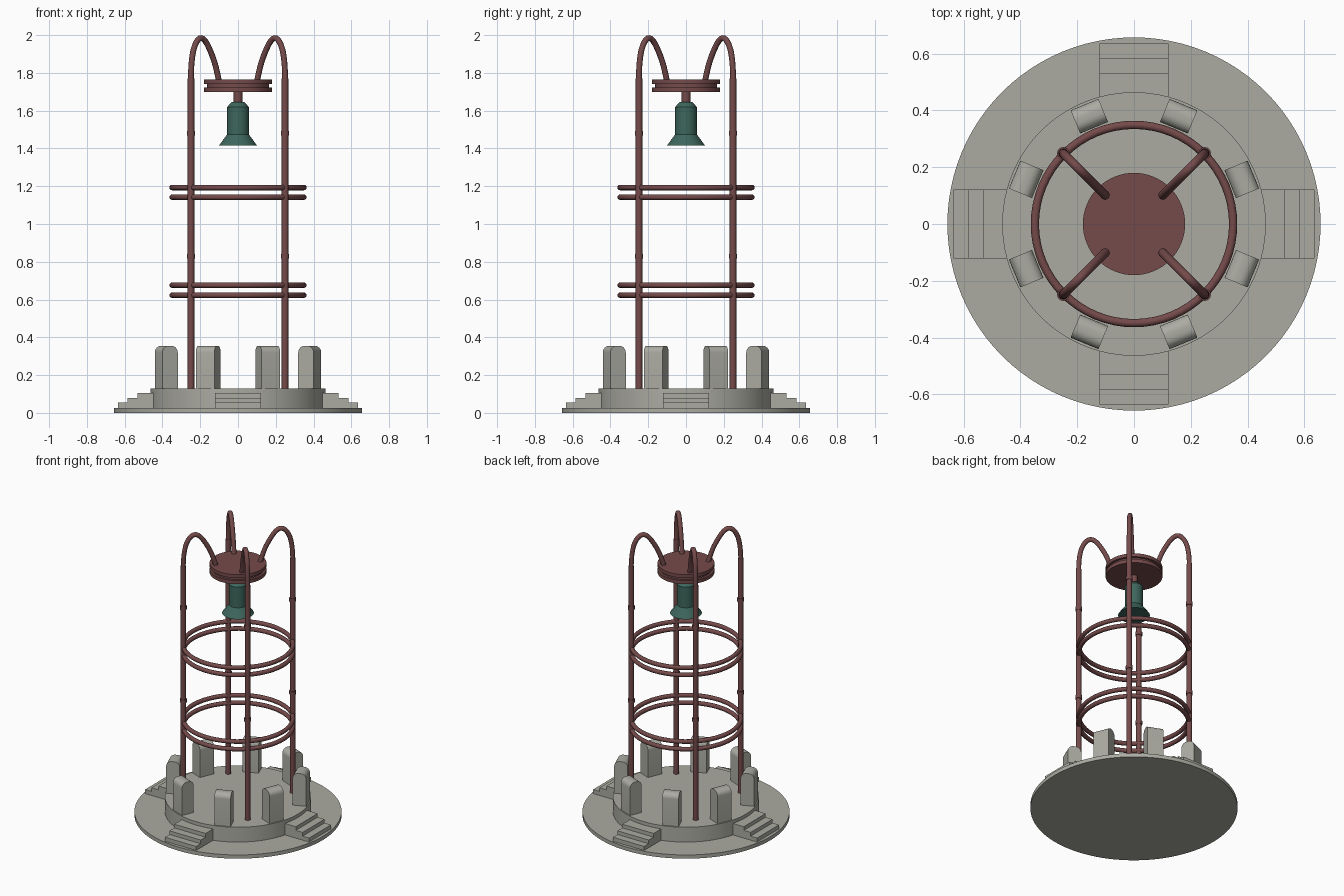
import bpy, bmesh, math
from mathutils import Vector, Matrix

if "Cube" in bpy.data.objects:
    bpy.data.objects.remove(bpy.data.objects["Cube"])

def material(name, rgb):
    m = bpy.data.materials.new(name)
    m.diffuse_color = (*rgb, 1)
    m.use_nodes = True
    m.node_tree.nodes["Principled BSDF"].inputs["Base Color"].default_value = m.diffuse_color
    return m

STONE = material("pale_stone", (0.41, 0.41, 0.365))
METAL = material("red_metal", (0.18, 0.07, 0.07))
BRONZE = material("green_bronze", (0.047, 0.135, 0.108))

def finish(name, bm, mat, smooth=True):
    bmesh.ops.recalc_face_normals(bm, faces=bm.faces)
    me = bpy.data.meshes.new(name)
    bm.to_mesh(me)
    bm.free()
    me.materials.append(mat)
    ob = bpy.data.objects.new(name, me)
    bpy.context.collection.objects.link(ob)
    if smooth:
        bpy.ops.object.select_all(action='DESELECT')
        ob.select_set(True)
        bpy.context.view_layer.objects.active = ob
        bpy.ops.object.shade_smooth_by_angle(angle=math.radians(35))
    return ob

def lathe(name, profile, mat, segs=48, at=(0, 0)):
    """Turn (radius, z) points into a capped round solid."""
    bm = bmesh.new()
    rings = [[bm.verts.new((at[0] + r * math.cos(2 * math.pi * i / segs),
                            at[1] + r * math.sin(2 * math.pi * i / segs), z))
              for i in range(segs)] for r, z in profile]
    for a, b in zip(rings, rings[1:]):
        for i in range(segs):
            j = (i + 1) % segs
            bm.faces.new((a[i], a[j], b[j], b[i]))
    bm.faces.new(rings[0])
    bm.faces.new(rings[-1])
    return finish(name, bm, mat)

def prism(name, profile, width, angle, mat):
    """Extrude a (radial, z) outline sideways and turn it about the centre."""
    bm = bmesh.new()
    face = bm.faces.new([bm.verts.new((r, -width / 2, z)) for r, z in profile])
    ext = bmesh.ops.extrude_face_region(bm, geom=[face])
    bmesh.ops.translate(bm, vec=(0, width, 0),
                        verts=[v for v in ext["geom"] if isinstance(v, bmesh.types.BMVert)])
    bm.transform(Matrix.Rotation(angle, 4, 'Z'))
    return finish(name, bm, mat)

def tube(name, path, radius, angle, mat, segs=14):
    """Sweep a circle along a (radial, z) path in one vertical plane."""
    bm = bmesh.new()
    pts = [Vector((r, 0, z)) for r, z in path]
    rings = []
    for k, p in enumerate(pts):
        t = (pts[min(k + 1, len(pts) - 1)] - pts[max(k - 1, 0)]).normalized()
        side = Vector((0, 1, 0))
        n = side.cross(t)
        rings.append([bm.verts.new(p + radius * (n * math.cos(2 * math.pi * i / segs)
                                                 + side * math.sin(2 * math.pi * i / segs)))
                      for i in range(segs)])
    for a, b in zip(rings, rings[1:]):
        for i in range(segs):
            j = (i + 1) % segs
            bm.faces.new((a[i], a[j], b[j], b[i]))
    bm.faces.new(rings[0])
    bm.faces.new(rings[-1])
    bm.transform(Matrix.Rotation(angle, 4, 'Z'))
    return finish(name, bm, mat)

def smooth_path(ctrl, steps=4):
    """Catmull-Rom through control points."""
    c = [Vector(p) for p in ctrl]
    c = [2 * c[0] - c[1]] + c + [2 * c[-1] - c[-2]]
    out = []
    for i in range(1, len(c) - 2):
        p0, p1, p2, p3 = c[i - 1:i + 3]
        for s in range(steps):
            t = s / steps
            out.append(0.5 * (2 * p1 + (p2 - p0) * t + (2 * p0 - 5 * p1 + 4 * p2 - p3) * t * t
                              + (3 * p1 - p0 - 3 * p2 + p3) * t ** 3))
    return [tuple(p) for p in out] + [tuple(c[-2])]

# Round plinth
lathe("base_disc", [(0.657, 0), (0.657, 0.026)], STONE, 96)
lathe("platform", [(0.464, 0.02), (0.464, 0.13)], STONE, 96)

# Four flights of steps
step_outline = [(0.42, 0.02), (0.635, 0.02), (0.635, 0.054), (0.585, 0.054), (0.585, 0.08),
                (0.532, 0.08), (0.532, 0.106), (0.42, 0.106)]
for k in range(4):
    prism(f"steps_{k + 1}", step_outline, 0.242, k * math.pi / 2, STONE)

# Eight round-topped stone blocks
mid, half, top, rad = 0.411, 0.044, 0.355, 0.036
block = [(mid - half, 0.125), (mid + half, 0.125)]
for cx, start in ((mid + half - rad, 0), (mid - half + rad, 90)):
    for s in range(7):
        a = math.radians(start + 15 * s)
        block.append((cx + rad * math.cos(a), top - rad + rad * math.sin(a)))
for k in range(8):
    prism(f"stone_block_{k + 1}", block, 0.106, math.radians(22.5 + 45 * k), STONE)

# Four posts with collars and hooked tops
R2 = math.sqrt(2)
hook = smooth_path([(x * R2, z) for x, z in (
    (0.249, 1.74), (0.249, 1.78), (0.246, 1.85), (0.236, 1.92), (0.217, 1.968), (0.195, 1.984),
    (0.171, 1.965), (0.146, 1.915), (0.121, 1.845), (0.099, 1.75))])
for k in range(4):
    a = math.radians(45 + 90 * k)
    at = (0.352 * math.cos(a), 0.352 * math.sin(a))
    lathe(f"post_{k + 1}", [(0.0175, 0.125), (0.0175, 1.77)], METAL, 16, at)
    tube(f"hook_{k + 1}", hook, 0.0155, a, METAL)
    for n, z in enumerate((0.83, 1.48)):
        lathe(f"collar_{k + 1}_{n + 1}", [(0.022, z - 0.012), (0.022, z + 0.012)], METAL, 16, at)

# Two pairs of hoops
for n, z in enumerate((0.623, 0.676, 1.142, 1.193)):
    bm = bmesh.new()
    N, M = 64, 12
    rings = []
    for i in range(N):
        u = 2 * math.pi * i / N
        rings.append([])
        for j in range(M):
            v = 2 * math.pi * j / M
            r = 0.349 + 0.0145 * math.cos(v)
            rings[-1].append(bm.verts.new((r * math.cos(u), r * math.sin(u),
                                           z + 0.0145 * math.sin(v))))
    for i in range(N):
        for j in range(M):
            bm.faces.new((rings[i][j], rings[(i + 1) % N][j],
                          rings[(i + 1) % N][(j + 1) % M], rings[i][(j + 1) % M]))
    finish(f"hoop_{n + 1}", bm, METAL)

# Grooved crown disc, hanger and bell
lathe("crown_disc", [(0.18, 1.698), (0.18, 1.723), (0.164, 1.723), (0.164, 1.741),
                     (0.18, 1.741), (0.18, 1.765)], METAL, 64)
lathe("bell_hanger", [(0.023, 1.63), (0.023, 1.70)], METAL, 20)
lathe("bell", [(0.101, 1.415), (0.057, 1.475), (0.057, 1.62), (0.034, 1.645)], BRONZE, 32)
